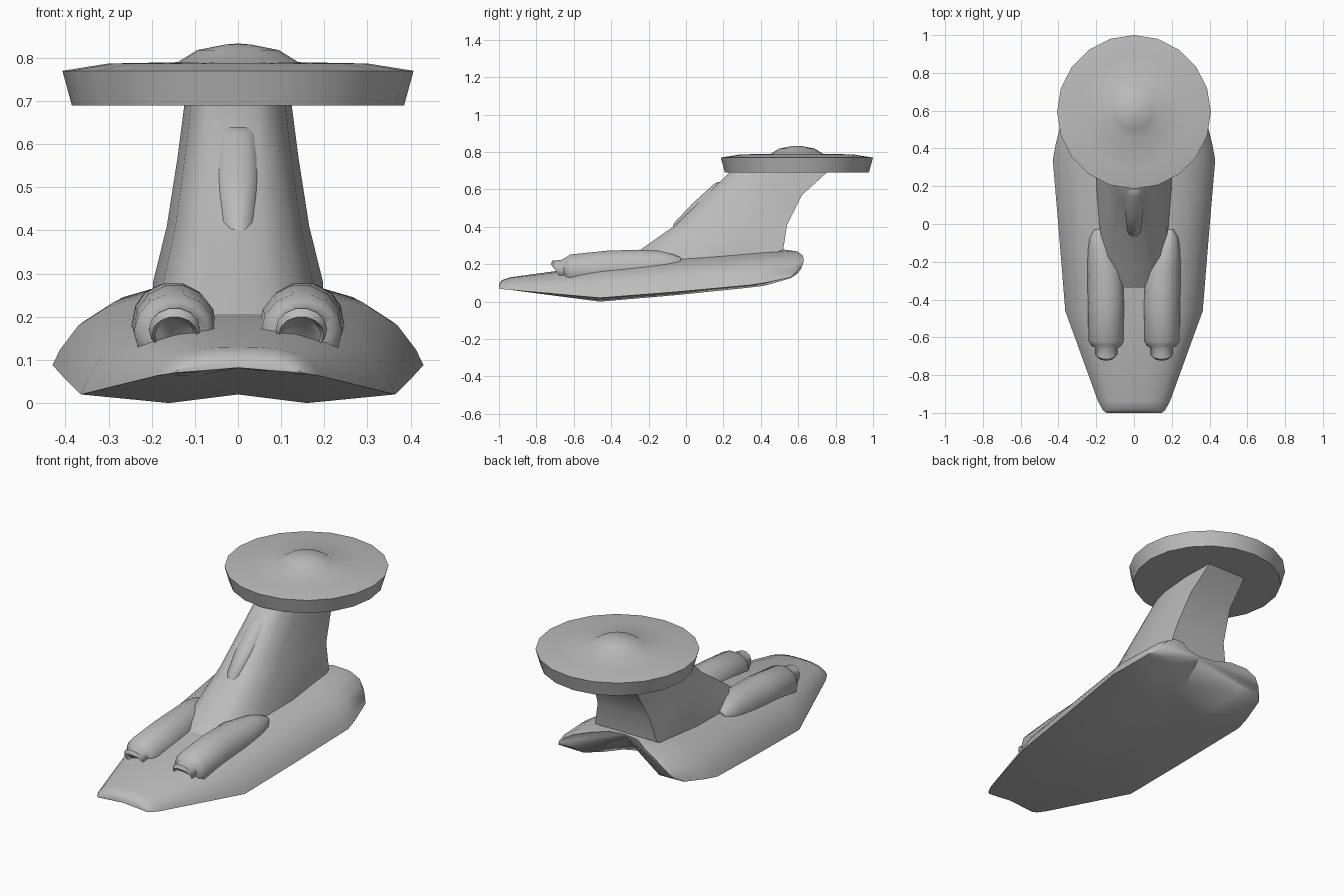
import bpy, bmesh
from math import sin, cos, pi, radians

if "Cube" in bpy.data.objects:
    bpy.data.objects.remove(bpy.data.objects["Cube"])

grey = bpy.data.materials.new("dark_grey")
grey.diffuse_color = (.5, .5, .5, 1)
grey.use_nodes = True
grey.node_tree.nodes["Principled BSDF"].inputs["Base Color"].default_value = grey.diffuse_color


def loft(name, rings, angle=40):
    """Skin a list of equal-length closed rings and cap both ends."""
    bm = bmesh.new()
    loops = [[bm.verts.new(p) for p in r] for r in rings]
    n = len(loops[0])
    for a, b in zip(loops, loops[1:]):
        for i in range(n):
            j = (i + 1) % n
            bm.faces.new((a[i], a[j], b[j], b[i]))
    bm.faces.new(loops[0])
    bm.faces.new(loops[-1])
    bmesh.ops.recalc_face_normals(bm, faces=bm.faces)
    mesh = bpy.data.meshes.new(name)
    bm.to_mesh(mesh)
    bm.free()
    mesh.materials.append(grey)
    ob = bpy.data.objects.new(name, mesh)
    bpy.context.collection.objects.link(ob)
    bpy.ops.object.select_all(action='DESELECT')
    ob.select_set(True)
    bpy.context.view_layer.objects.active = ob
    bpy.ops.object.shade_smooth_by_angle(angle=radians(angle))
    return ob


def ellipse(n, turn=0.0):
    return [(cos(2 * pi * i / n + turn), sin(2 * pi * i / n + turn)) for i in range(n)]


# Hull: arched deck over a keeled underside, with two lobes at the rear
deck = [(0, 1), (.25, .99), (.47, .94), (.7, .77), (.86, .52), (.96, .2), (1, 0)]
lobe = [0, .12, .65, .95, 1, .85, .65]


def hull_ring(y, w, top, side, keel_x, keel_z, mid_z, sweep=0):
    half = [(u * w, y + sweep * g, side + (top - side) * f) for (u, f), g in zip(deck, lobe)]
    half += [(keel_x, y + sweep * .6, keel_z), (0, y, mid_z)]
    return half + [(-x, yy, z) for x, yy, z in half[-2:0:-1]]


loft("hull", [hull_ring(*r) for r in (
    (-1.0, .148, .092, .07, .07, .076, .082),
    (-.985, .165, .115, .067, .075, .073, .081),
    (-.94, .19, .13, .063, .085, .065, .079),
    (-.46, .364, .195, .02, .16, .0, .02),
    (-.05, .397, .235, .052, .17, .035, .055),
    (.34, .43, .265, .088, .18, .075, .11),
    (.42, .415, .272, .1, .20, .085, .16),
    (.51, .38, .28, .13, .23, .125, .245, .08),
    (.53, .345, .276, .15, .235, .155, .264, .10))], 44)

# Swept neck
neck = []
for z, front, rear, w in ((.19, -.36, .35, .2), (.28, -.24, .52, .197), (.41, -.055, .54, .165),
                          (.57, .11, .62, .14), (.71, .25, .775, .122)):
    d = rear - front
    half = [(.35 * w, front), (.7 * w, front + .11 * d), (.88 * w, front + .3 * d),
            (w, front + .65 * d), (.95 * w, rear)]
    neck.append([(x, y, z) for x, y in half] + [(-x, y, z) for x, y in half[::-1]])
loft("neck", neck, 50)

# Raised spine on the neck front
loft("neck_spine", [[(w * c, y + .05 * s, z) for c, s in ellipse(12)] for z, y, w in (
    (.37, -.03, .02), (.42, -.014, .045), (.52, .08, .05), (.625, .195, .048), (.64, .22, .04))], 60)

# Upper disc with a low dome
disc = [(.385, .69), (.407, .77), (.30, .787), (.14, .79), (.095, .818), (.03, .831), (.005, .833)]
loft("upper_disc", [[(r * c, .593 + r * s, z) for c, s in ellipse(20, pi / 2)] for r, z in disc], 32)

# Engine pods with tilted, hollow front intakes
for sign, label in ((1, "right"), (-1, "left")):
    pod = []
    for y, cx, cz, rx, rz, tilt in (
            (-.665, .147, .158, .046, .034, .7), (-.692, .147, .16, .052, .04, .8),
            (-.685, .147, .17, .06, .05, .6), (-.655, .147, .172, .058, .053, .2),
            (-.645, .147, .168, .078, .068, 0), (-.62, .147, .166, .094, .088, 0),
            (-.42, .146, .174, .098, .101, 0), (-.25, .15, .178, .097, .102, 0),
            (-.14, .17, .19, .075, .084, 0), (-.07, .185, .2, .05, .055, 0),
            (-.03, .188, .205, .025, .032, 0)):
        pod.append([(sign * (cx + rx * c), y - tilt * rz * s, cz + rz * s) for c, s in ellipse(14)])
    loft("engine_pod_" + label, pod, 46)
